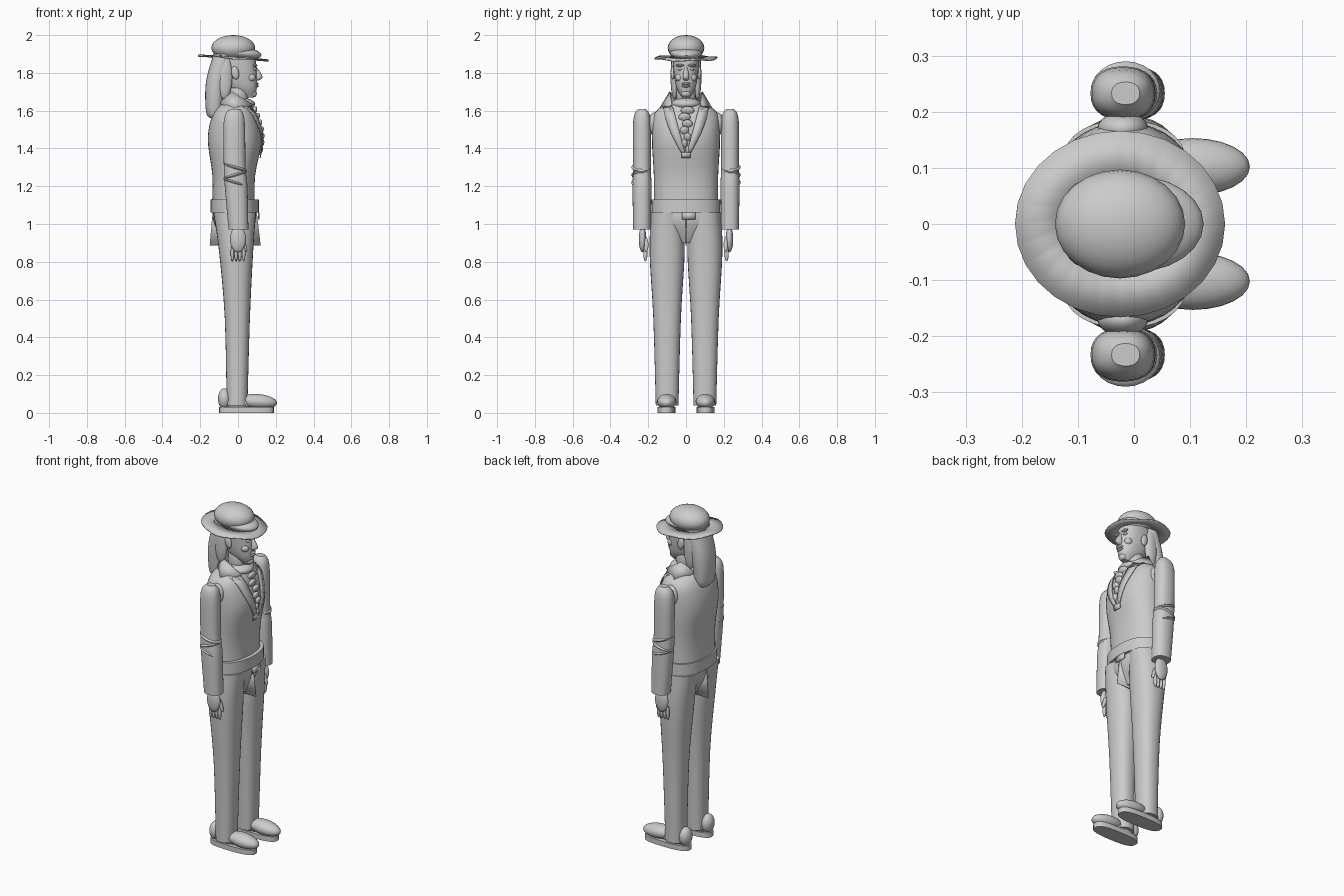
import bpy, bmesh, math
from mathutils import Vector

if "Cube" in bpy.data.objects:
    bpy.data.objects.remove(bpy.data.objects["Cube"])

COLOUR = (0.6, 0.6, 0.6, 1)
grey = bpy.data.materials.new("plain grey")
grey.use_nodes = True
grey.diffuse_color = COLOUR
grey.node_tree.nodes["Principled BSDF"].inputs["Base Color"].default_value = COLOUR


def finish(name, bm):
    """Turn a bmesh into a smoothly shaded object with sharp edges kept."""
    bmesh.ops.recalc_face_normals(bm, faces=bm.faces)
    mesh = bpy.data.meshes.new(name)
    bm.to_mesh(mesh)
    bm.free()
    mesh.materials.append(grey)
    obj = bpy.data.objects.new(name, mesh)
    bpy.context.collection.objects.link(obj)
    bpy.ops.object.select_all(action="DESELECT")
    obj.select_set(True)
    bpy.context.view_layer.objects.active = obj
    bpy.ops.object.shade_smooth_by_angle(angle=math.radians(40))
    return obj


def spline(rows, steps=4):
    """Smoothly fill in between the given sections."""
    rows = [Vector(row) for row in rows]
    filled = []
    for i, (start, end) in enumerate(zip(rows, rows[1:])):
        before = rows[max(i - 1, 0)]
        after = rows[min(i + 2, len(rows) - 1)]
        leave, arrive = (end - before) / 2, (after - start) / 2
        for k in range(steps):
            t = k / steps
            ease = t * t * (3 - 2 * t)
            filled.append(start.lerp(end, ease) + leave * t * (1 - t) ** 2 - arrive * t * t * (1 - t))
    return filled + rows[-1:]


def loft(name, rows, y=0, power=2.3, sides=28):
    """Rounded sections stacked upward, each: height, back, front, half width."""
    bm = bmesh.new()
    rings = []
    for z, back, front, half in spline(rows):
        ring = []
        for i in range(sides):
            angle = math.tau * i / sides
            c, s = math.cos(angle), math.sin(angle)
            across = math.copysign(abs(c) ** (2 / power), c) * (front - back) / 2
            along = math.copysign(abs(s) ** (2 / power), s) * half
            ring.append(bm.verts.new(((back + front) / 2 + across, y + along, z)))
        rings.append(ring)
    for low, high in zip(rings, rings[1:]):
        for i in range(sides):
            bm.faces.new((low[i - 1], low[i], high[i], high[i - 1]))
    bm.faces.new(rings[0])
    bm.faces.new(rings[-1])
    return finish(name, bm)


def ball(name, centre, radii, tilt=0):
    bm = bmesh.new()
    bmesh.ops.create_uvsphere(bm, u_segments=24, v_segments=14, radius=1)
    bmesh.ops.scale(bm, vec=radii, verts=bm.verts)
    obj = finish(name, bm)
    obj.location = centre
    obj.rotation_euler.y = tilt
    return obj


def sheet(name, points, faces):
    """Thin cloth from a few corners."""
    bm = bmesh.new()
    verts = [bm.verts.new(point) for point in points]
    for face in faces:
        bm.faces.new([verts[i] for i in face])
    obj = finish(name, bm)
    thickness = obj.modifiers.new("thickness", "SOLIDIFY")
    thickness.thickness = 0.006
    thickness.offset = 0


# Fitted jacket and belt
JACKET = [(1.06, -.14, .09, .17), (1.25, -.135, .09, .17), (1.45, -.16, .125, .18),
          (1.59, -.13, .09, .165), (1.65, -.07, .05, .06)]
loft("jacket", JACKET, sides=40)
loft("belt", [(z, -.145, .11, .182) for z in (1.06, 1.13)], sides=40)


def chest(y, z, lift):
    """Point lying on the front of the jacket."""
    _, back, front, half = min(spline(JACKET, 30), key=lambda row: abs(row[0] - z))
    bow = (1 - min(abs(y) / half, 1) ** 2.3) ** (1 / 2.3)
    return ((back + front) / 2 + (front - back) / 2 * bow + lift, y, z)


# Lapels folding open into a V, and turned up collar wings
STEPS = 8
for side, label in ((1, "left"), (-1, "right")):
    points = []
    for k in range(STEPS + 1):
        t = k / STEPS
        inner = .07 * t
        outer = inner + .015 + .04 * math.sin(2 * t)
        points += [chest(side * y, 1.36 + .26 * t, .007) for y in (inner, outer)]
    sheet(label + "_lapel", points,
          [(n, n + 1, n + 3, n + 2) for n in range(0, 2 * STEPS, 2)])
    nape, tip = (-.1, side * .05, 1.64), (-.03, side * .085, 1.7)
    shoulder, throat = (-.02, side * .145, 1.6), (.08, side * .075, 1.63)
    sheet(label + "_collar", [nape, tip, shoulder, throat], [(0, 1, 2), (1, 3, 2)])
sheet("lapel_button", [chest(y, z, .008) for z in (1.35, 1.38) for y in (-.025, .025)],
      [(0, 1, 3, 2)])

# Knotted scarf with a ruffled tail
ball("scarf", (.005, 0, 1.635), (.085, .08, .035))
for i in range(7):
    ball("scarf_ruffle", chest((-1) ** i * .008, 1.6 - i * .035, 0),
         (.014, .036 - i * .004, .024), tilt=.4)

# Neck, head and face
ball("neck", (0, 0, 1.68), (.055, .052, .1))
loft("head", [(1.67, .03, .085, .02), (1.72, -.05, .1, .05),
              (1.8, -.1, .1, .065), (1.9, -.1, .09, .07)])
loft("nose", [(1.76, .08, .11, .012), (1.78, .08, .13, .017), (1.83, .08, .1, .008)], sides=12)
ball("chin", (.08, 0, 1.69), (.02, .025, .02))
for lip, height in (("lower_lip", 1.73), ("upper_lip", 1.743)):
    ball(lip, (.098, 0, height), (.012, .023, .007))
for side, label in ((1, "left"), (-1, "right")):
    ball(label + "_eye", (.085, side * .03, 1.82), (.013, .013, .008))
    ball(label + "_brow", (.09, side * .03, 1.84), (.013, .024, .007))
    ball(label + "_cheek", (.07, side * .035, 1.775), (.024, .022, .022))
    ball(label + "_ear", (-.015, side * .07, 1.8), (.02, .011, .035), tilt=-.2)
    ball(label + "_side_hair", (-.07, side * .06, 1.78), (.04, .022, .12))

# Long straight hair down the back
loft("hair", [(1.56, -.15, -.1, .05), (1.6, -.17, -.08, .068),
              (1.75, -.17, -.06, .08), (1.9, -.13, -.02, .078)])

# Hat: crown, rounded band and a thin uneven brim sloping to the front
ball("hat_crown", (-.025, 0, 1.932), (.116, .097, .068))
ball("hat_band", (0, 0, 1.908), (.125, .086, .036), tilt=.12)
points, faces = [], []
BRIM = 28
for i in range(BRIM):
    angle = math.tau * i / BRIM
    ripple = .004 * math.sin(5 * angle)
    for across, along, lift in ((.1, .08, .006), (.187, .166, ripple)):
        reach = across * math.cos(angle)
        points.append((reach - .025, along * math.sin(angle), 1.878 - .07 * reach + lift))
    n, following = 2 * i, 2 * ((i + 1) % BRIM)
    faces.append((n, n + 1, following + 1, following))
sheet("hat_brim", points, faces)

# Hips, with a narrow panel hanging between the legs
loft("hips", [(.9, -.07, .05, .04), (1, -.125, .09, .175), (1.07, -.135, .095, .178)])
sheet("hanging_panel", [(-.15, 0, .885), (.12, 0, .885), (.1, 0, 1.06), (-.135, 0, 1.06)],
      [range(4)])
sheet("fly_tab", [(.11, y, z) for z in (1.025, 1.06) for y in (-.02, .05)], [(0, 1, 3, 2)])

for side, label in ((1, "left"), (-1, "right")):
    # Trouser leg
    loft(label + "_trouser_leg",
         [(.04, -.06, .05, .06), (.5, -.07, .063, .073), (.85, -.1, .08, .093),
          (1.06, -.13, .095, .085)], y=side * .1)
    # Shoe
    loft(label + "_sole", [(z, -.1, .19, .048) for z in (0, .03)], y=side * .104, power=2.8)
    ball(label + "_shoe_toe", (.105, side * .102, .06), (.102, .051, .04), tilt=.08)
    ball(label + "_shoe_instep", (0, side * .102, .055), (.085, .046, .045))
    ball(label + "_shoe_heel", (-.072, side * .105, .075), (.034, .042, .055))
    # Sleeve, creased at the elbow
    arm = side * .233
    loft(label + "_sleeve",
         [(.97, -.05, .055, .047), (1.2, -.07, .05, .05), (1.3, -.075, .04, .047),
          (1.55, -.075, .035, .046), (1.61, -.04, .01, .02)], y=arm)
    for k in range(3):
        ball(label + "_sleeve_crease", (-.015, arm + side * .004, 1.22 + k * .04),
             (.065, .053, .014), tilt=.3 * (-1) ** k)
    ball(label + "_shoulder_joint", (-.02, side * .17, 1.53), (.045, .03, .06))
    # Hand
    ball(label + "_palm", (0, side * .23, .92), (.042, .02, .07))
    ball(label + "_thumb", (.034, side * .21, .89), (.01, .011, .04), tilt=-.3)
    for k in range(4):
        ball(label + "_finger", (k * .02 - .03, side * .215, .845), (.009, .011, .043))
